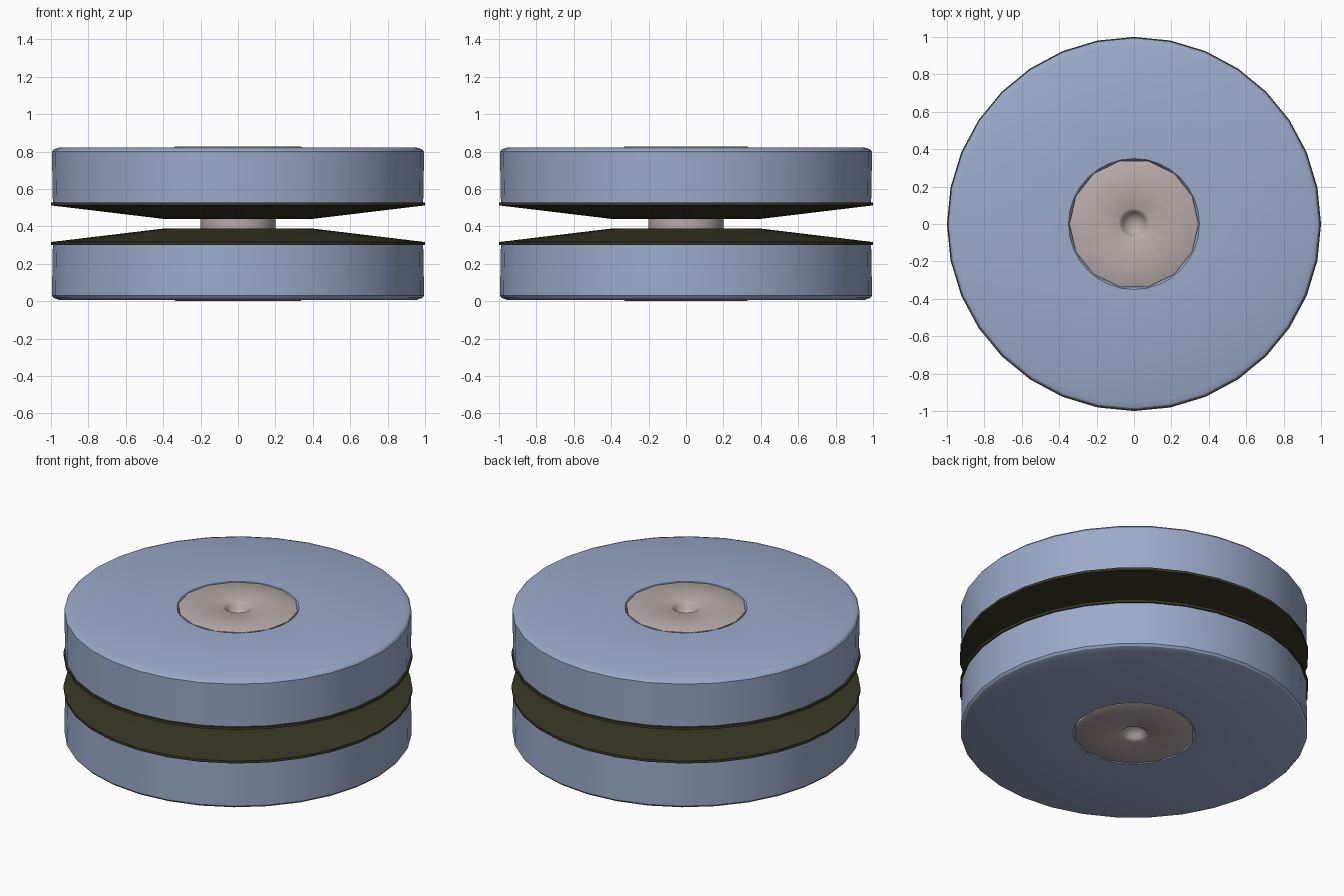
import bpy, bmesh, math

if "Cube" in bpy.data.objects:
    bpy.data.objects.remove(bpy.data.objects["Cube"])

MID = 0.414  # height of the mirror plane between the two halves


def material(name, rgb):
    m = bpy.data.materials.new(name)
    m.diffuse_color = (*rgb, 1)
    m.use_nodes = True
    m.node_tree.nodes["Principled BSDF"].inputs["Base Color"].default_value = m.diffuse_color
    return m


BLUE = material("dusty blue", (0.332, 0.407, 0.597))
OLIVE = material("dark olive", (0.041, 0.040, 0.018))
TAUPE = material("warm grey", (0.479, 0.407, 0.392))


def lathe(name, profile, sides, mat, side=1, angle=30):
    """Spin (radius, height above MID) points; side=-1 builds the lower half."""
    bm = bmesh.new()
    rings = []
    for r, h in profile:
        z = MID + side * h
        if r == 0:
            rings.append([bm.verts.new((0, 0, z))] * sides)
        else:
            rings.append([bm.verts.new((r * math.cos(a), r * math.sin(a), z))
                          for a in (2 * math.pi * i / sides for i in range(sides))])
    for lo, hi in zip(rings, rings[1:]):
        for i in range(sides):
            j = (i + 1) % sides
            loop = list(dict.fromkeys((lo[i], lo[j], hi[j], hi[i])))
            bm.faces.new(loop)
    bmesh.ops.recalc_face_normals(bm, faces=bm.faces)
    mesh = bpy.data.meshes.new(name)
    bm.to_mesh(mesh)
    bm.free()
    mesh.materials.append(mat)
    ob = bpy.data.objects.new(name, mesh)
    bpy.context.collection.objects.link(ob)
    bpy.ops.object.select_all(action='DESELECT')
    ob.select_set(True)
    bpy.context.view_layer.objects.active = ob
    bpy.ops.object.shade_smooth_by_angle(angle=math.radians(angle))
    return ob


for label, s in (("upper", 1), ("lower", -1)):
    # outer disc with a small chamfer and a shallow hub seat
    lathe(label + "_disc",
          [(0, 0.11), (0.99, 0.11), (0.995, 0.385), (0.985, 0.397),
           (0.955, 0.408), (0.35, 0.408), (0.335, 0.385), (0.12, 0.385),
           (0.12, 0.33), (0, 0.33)], 32, BLUE, s)
    # sloped inner plate with a thin rim
    lathe(label + "_inner_plate",
          [(0, 0.026), (0.4, 0.026), (1.0, 0.098), (1.0, 0.114), (0, 0.114)],
          32, OLIVE, s, 5)
    # hub cap with a round dimple
    lathe(label + "_hub_cap",
          [(0, 0.34), (0.11, 0.34), (0.11, 0.387), (0.345, 0.387), (0.345, 0.407),
           (0.335, 0.412), (0.085, 0.412), (0.07, 0.402), (0.06, 0.38),
           (0.035, 0.36), (0, 0.352)], 14, TAUPE, s, 40)

# axle joining the halves
lathe("axle", [(0, -0.05), (0.2, -0.05), (0.2, 0.05), (0, 0.05)], 24, TAUPE)
